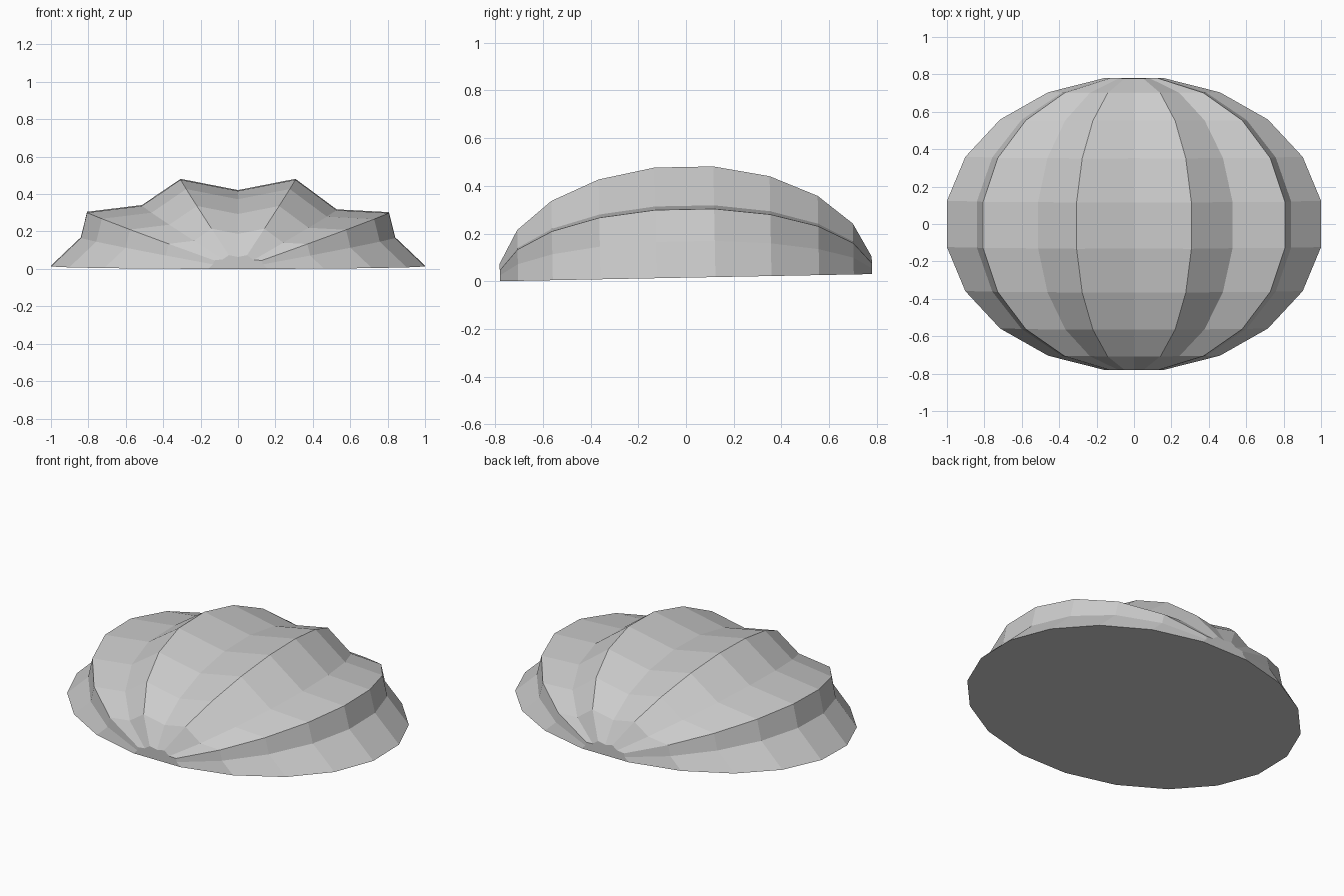
import bpy, bmesh, math

if "Cube" in bpy.data.objects:
    bpy.data.objects.remove(bpy.data.objects["Cube"])

# Ribbed cross-section of the shell at full size (x, height above the base)
PROFILE = [(-1, 0), (-0.84, 0.152), (-0.807, 0.288), (-0.513, 0.324),
           (-0.307, 0.464), (0, 0.404), (0.307, 0.464), (0.527, 0.301),
           (0.807, 0.286), (0.84, 0.152), (1, 0)]
SECTIONS = 10
HALF_DEPTH = 0.79
TILT = 0.0192

# Sections shrink along a half circle from front to back
bm = bmesh.new()
rings = []
for i in range(SECTIONS):
    a = math.pi * (i + 0.5) / SECTIONS
    y = -HALF_DEPTH * math.cos(a)
    s = math.sin(a) / math.sin(math.pi * 0.45)
    rings.append([bm.verts.new((x * s, y - TILT * z * s, z * s + TILT * y + 0.015))
                  for x, z in PROFILE])

# Ribbed skin
for r0, r1 in zip(rings, rings[1:]):
    for j in range(len(PROFILE) - 1):
        bm.faces.new((r0[j], r0[j + 1], r1[j + 1], r1[j]))

# Small end caps and the flat underside
bm.faces.new(rings[0])
bm.faces.new(rings[-1])
bm.faces.new([r[0] for r in rings] + [r[-1] for r in reversed(rings)])
bmesh.ops.recalc_face_normals(bm, faces=bm.faces)

mesh = bpy.data.meshes.new("ribbed_shell")
bm.to_mesh(mesh)
bm.free()
shell = bpy.data.objects.new("ribbed_shell", mesh)
bpy.context.collection.objects.link(shell)
